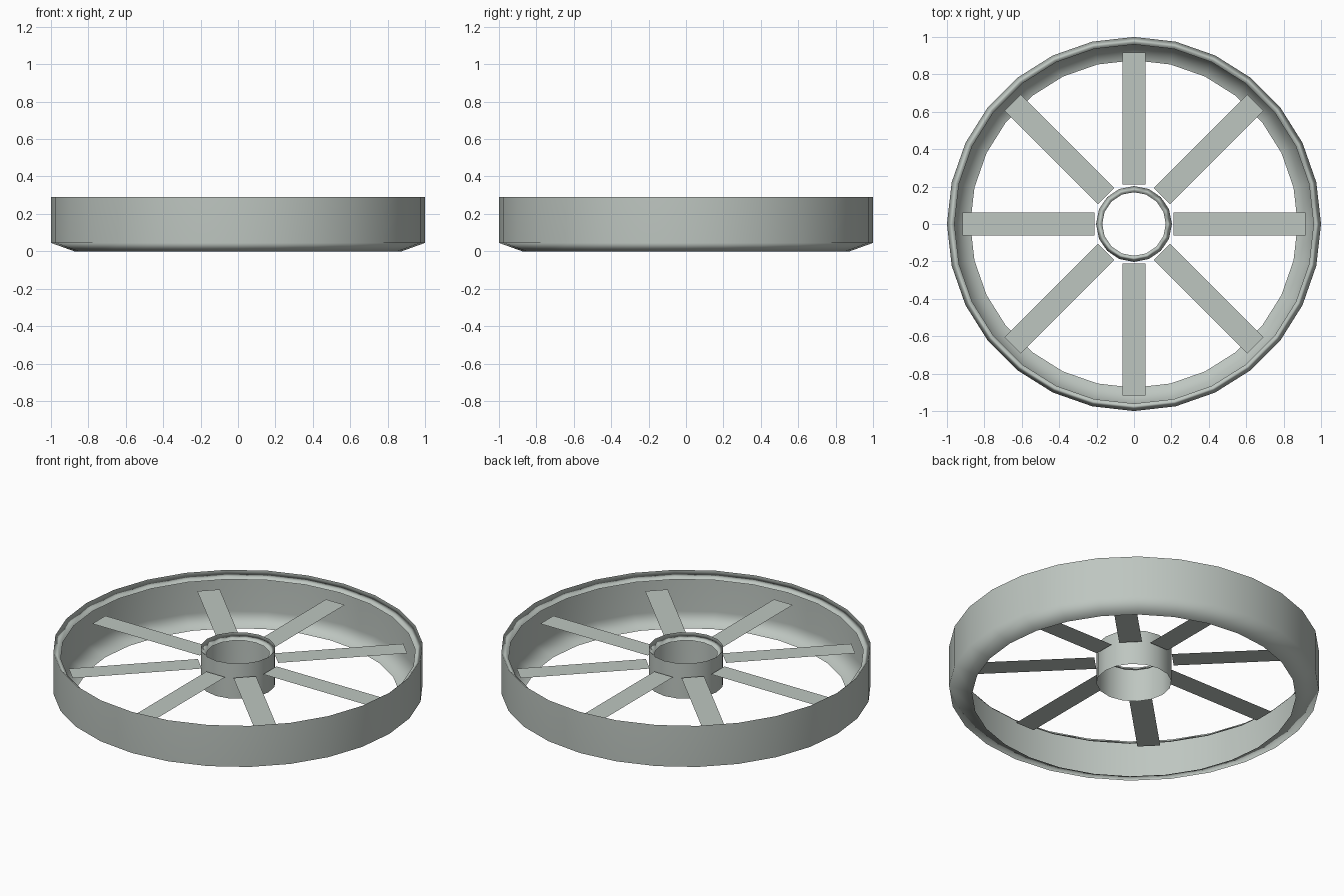
import bpy, bmesh, math

if "Cube" in bpy.data.objects:
    bpy.data.objects.remove(bpy.data.objects["Cube"])

metal = bpy.data.materials.new("pale_grey_metal")
metal.diffuse_color = (0.515, 0.565, 0.53, 1)
metal.use_nodes = True
metal.node_tree.nodes["Principled BSDF"].inputs["Base Color"].default_value = metal.diffuse_color


def finish(name, bm):
    mesh = bpy.data.meshes.new(name)
    bm.to_mesh(mesh)
    bm.free()
    mesh.materials.append(metal)
    obj = bpy.data.objects.new(name, mesh)
    bpy.context.collection.objects.link(obj)
    return obj


def lathe(name, profile, sides):
    """Spin an open (radius, z) profile, listed bottom to top, into a thin skin."""
    bm = bmesh.new()
    rings = []
    for r, z in profile:
        rings.append([bm.verts.new((r * math.cos(2 * math.pi * i / sides),
                                    r * math.sin(2 * math.pi * i / sides), z))
                      for i in range(sides)])
    for low, high in zip(rings, rings[1:]):
        for i in range(sides):
            j = (i + 1) % sides
            bm.faces.new((low[i], low[j], high[j], high[i])).smooth = True
    obj = finish(name, bm)
    # large walls dominate the shading of the narrow lips
    mod = obj.modifiers.new("weighted_normals", 'WEIGHTED_NORMAL')
    mod.weight = 90
    return obj


# Outer rim: turned-in bottom, straight wall, folded-in top lip
lathe("rim", [(0.875, 0.0), (1.0, 0.045), (1.0, 0.29), (0.96, 0.252)], 28)

# Hub: open tube with the same folded lip
lathe("hub", [(0.203, 0.08), (0.203, 0.29), (0.17, 0.255)], 16)

# Eight flat spokes
for k in range(8):
    a = k * math.pi / 4
    c, s = math.cos(a), math.sin(a)
    bm = bmesh.new()
    bm.faces.new([bm.verts.new((r * c - w * s, r * s + w * c, 0.212))
                  for r, w in ((0.21, -0.062), (0.918, -0.062), (0.918, 0.062), (0.21, 0.062))])
    finish(f"spoke_{k + 1}", bm)
